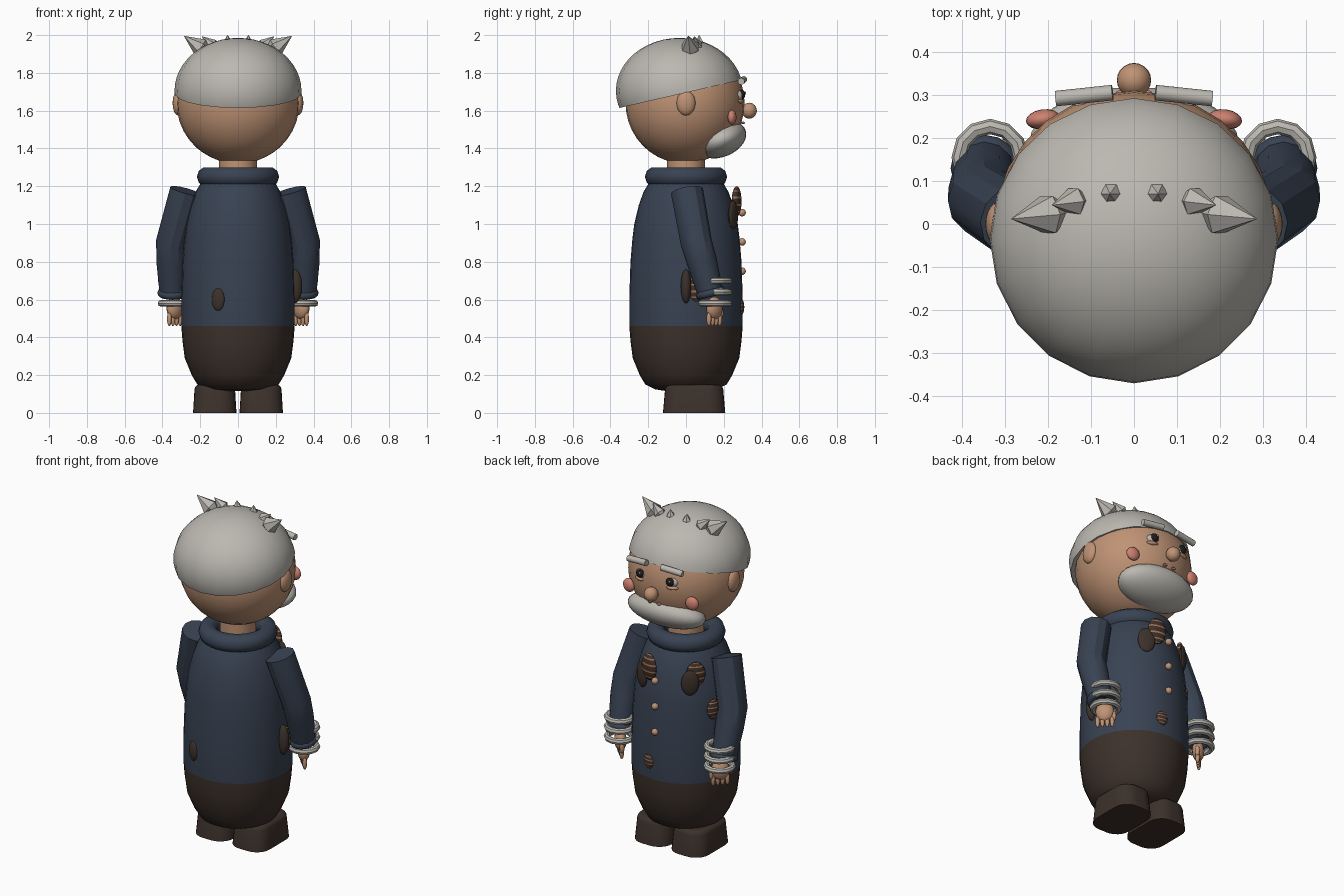
import bpy, bmesh, math
from mathutils import Vector, Matrix

if "Cube" in bpy.data.objects:
    bpy.data.objects.remove(bpy.data.objects["Cube"])


def mat(name, r, g, b):
    m = bpy.data.materials.new(name)
    m.diffuse_color = (r, g, b, 1)
    m.use_nodes = True
    m.node_tree.nodes["Principled BSDF"].inputs["Base Color"].default_value = m.diffuse_color
    return m


NAVY = mat("navy cloth", .040, .055, .085)
BROWN = mat("dark brown", .046, .031, .024)
SKIN = mat("skin", .52, .29, .175)
GREY = mat("light grey", .50, .48, .44)
PINK = mat("pink", .60, .22, .16)
COPPER = mat("copper thread", .42, .16, .08)
BLACK = mat("black", .012, .012, .014)


def finish(bm, name, mats, angle=40):
    bmesh.ops.recalc_face_normals(bm, faces=bm.faces)
    me = bpy.data.meshes.new(name)
    bm.to_mesh(me)
    bm.free()
    ob = bpy.data.objects.new(name, me)
    bpy.context.collection.objects.link(ob)
    for m in mats:
        me.materials.append(m)
    bpy.ops.object.select_all(action='DESELECT')
    ob.select_set(True)
    bpy.context.view_layer.objects.active = ob
    if angle:
        bpy.ops.object.shade_smooth_by_angle(angle=math.radians(angle))
    return ob


def ellipsoid(name, c, r, m, rot=None, seg=20, rings=12, stripe=None):
    """Scaled sphere, optionally with every fourth row in a stripe colour."""
    bm = bmesh.new()
    bmesh.ops.create_uvsphere(bm, u_segments=seg, v_segments=rings, radius=1)
    if stripe:
        for f in bm.faces:
            row = int((math.acos(max(-1, min(1, f.calc_center_median().z))) / math.pi) * rings)
            f.material_index = 1 if row % 4 == 2 else 0
    M = Matrix.Translation(c) @ (rot or Matrix()) @ Matrix.Diagonal((*r, 1))
    bm.transform(M)
    return finish(bm, name, [m, stripe] if stripe else [m])


def loft(name, pts, radii, mats, sides=24, rule=None, angle=40):
    """Round tube along a path with a radius at each point."""
    bm = bmesh.new()
    pts = [Vector(p) for p in pts]
    rings = []
    for i, (p, r) in enumerate(zip(pts, radii)):
        d = (pts[min(i + 1, len(pts) - 1)] - pts[max(i - 1, 0)]).normalized()
        a = d.cross(Vector((0, 1, 0))).normalized()
        b = d.cross(a)
        rings.append([bm.verts.new(p + r * (math.cos(t) * a + math.sin(t) * b))
                      for t in (2 * math.pi * k / sides for k in range(sides))])
    for lo, hi in zip(rings, rings[1:]):
        for k in range(sides):
            n = (k + 1) % sides
            bm.faces.new((lo[k], lo[n], hi[n], hi[k]))
    bm.faces.new(rings[0])
    bm.faces.new(rings[-1])
    if rule:
        for f in bm.faces:
            f.material_index = rule(f.calc_center_median())
    return finish(bm, name, mats, angle)


def torus(name, c, R, r, m, seg=24, minor=10, rot=None):
    bm = bmesh.new()
    g = [[bm.verts.new(((R + r * math.cos(b)) * math.cos(a), (R + r * math.cos(b)) * math.sin(a), r * math.sin(b)))
          for b in (2 * math.pi * j / minor for j in range(minor))]
         for a in (2 * math.pi * i / seg for i in range(seg))]
    for i in range(seg):
        for j in range(minor):
            i2, j2 = (i + 1) % seg, (j + 1) % minor
            bm.faces.new((g[i][j], g[i2][j], g[i2][j2], g[i][j2]))
    bm.transform(Matrix.Translation(c) @ (rot or Matrix()))
    return finish(bm, name, [m])


# Coat and trousers in one turned body, split by height
prof = [(.115, .10), (.125, .165), (.15, .215), (.20, .245), (.29, .282), (.38, .294), (.46, .30),
        (.62, .30), (.80, .294), (.92, .284), (1.0, .274), (1.1, .25), (1.17, .225), (1.22, .195)]
loft("body", [(0, 0, z) for z, r in prof], [r for z, r in prof], [NAVY, BROWN],
     sides=32, rule=lambda c: 1 if c.z < .46 else 0)

# Neck and collar
loft("neck", [(0, 0, 1.18), (0, 0, 1.36)], [.1, .1], [SKIN])
torus("collar", (0, 0, 1.25), .165, .053, NAVY, seg=28)

# Head
ellipsoid("head", (0, -.005, 1.64), (.325, .315, .32), SKIN, seg=28, rings=20)

# Hair cap, cut along a plane rising to the forehead
bm = bmesh.new()
bmesh.ops.create_uvsphere(bm, u_segments=20, v_segments=24, radius=1)
bm.transform(Matrix.Translation((0, -.035, 1.705)) @ Matrix.Diagonal((.336, .336, .28, 1))
             @ Matrix.Rotation(math.pi / 2, 4, 'Z'))
bmesh.ops.bisect_plane(bm, geom=bm.verts[:] + bm.edges[:] + bm.faces[:], clear_inner=True,
                       plane_co=(0, -.35, 1.615), plane_no=(0, -.23, 1))
bmesh.ops.holes_fill(bm, edges=[e for e in bm.edges if e.is_boundary])
finish(bm, "hair_cap", [GREY])

# Nose and beard
ellipsoid("nose", (0, .335, 1.60), (.04, .04, .042), SKIN)
ellipsoid("beard", (0, .185, 1.447), (.245, .14, .092), GREY,
          rot=Matrix.Rotation(math.radians(22), 4, 'X'), seg=28, rings=16)

# Buttons down the front
for z in (1.06, .905, .75):
    ellipsoid("button", (0, .297, z), (.02, .02, .02), SKIN, seg=12, rings=8)


def patch(name, x, y, z, w, h, striped=False, t=.018):
    """Oval cloth patch facing away from the body axis."""
    rot = Matrix.Rotation(math.atan2(-x, y), 4, 'Z')
    ellipsoid(name, (x, y, z), (w, t, h), BROWN, rot, 20, 25 if striped else 12, COPPER if striped else None)


# Cloth patches
patch("chest_patch_striped", .06, .268, 1.12, .055, .08, True, .024)
patch("chest_patch_plain", .12, .25, 1.05, .05, .075)
patch("side_chest_patch_striped", -.185, .172, 1.1, .055, .075, True, .024)
patch("side_chest_patch_plain", -.175, .21, 1.06, .05, .075)
patch("front_patch", .045, .29, .56, .035, .045, True)
patch("hip_patch", .30, 0, .67, .028, .09, False, .04)
patch("hip_patch_striped", .292, .055, .66, .04, .07, True)
patch("arm_side_patch", -.265, .115, .89, .04, .06, True)
patch("back_patch", -.105, -.277, .6, .036, .06)

for s in (-1, 1):
    # Shoe: rounded block with a slightly narrower top
    bm = bmesh.new()
    bmesh.ops.create_cube(bm, size=1)
    for v in bm.verts:
        k = .92 if v.co.z > 0 else 1
        v.co = (s * .123 + v.co.x * .23 * k, .043 + v.co.y * .33 * k, .075 + v.co.z * .15)
    up = [e for e in bm.edges if abs(e.verts[0].co.z - e.verts[1].co.z) > .1]
    bmesh.ops.bevel(bm, geom=up, offset=.085, segments=6, profile=.5, affect='EDGES')
    top = [e for e in bm.edges if all(v.co.z > .14 for v in e.verts)]
    bmesh.ops.bevel(bm, geom=top, offset=.025, segments=3, profile=.5, affect='EDGES')
    finish(bm, "shoe", [BROWN])

    # Sleeve with a bend at the elbow, and its cuff
    loft("sleeve", [(s * .275, .005, 1.175), (s * .352, .055, .90), (s * .352, .085, .80), (s * .347, .13, .63)],
         [.086, .083, .08, .068], [NAVY], sides=12, angle=30)
    torus("cuff", (s * .347, .13, .635), .058, .022, NAVY, seg=16, rot=Matrix.Rotation(.25, 4, 'X'))

    # Stacked wrist rings
    for z in (.58, .64, .70):
        torus("wrist_ring", (s * .335, .155, z), .072, .018, GREY, seg=12, minor=8)

    # Hand with four fingers and a thumb
    turn = Matrix.Rotation(-s * math.pi / 4, 4, 'Z')
    ellipsoid("palm", (s * .335, .15, .555), (.052, .034, .06), SKIN, turn, 14, 10)
    for k in range(4):
        t = (k - 1.5) * .019
        ellipsoid("finger", (s * (.335 + t), .15 - t, .497), (.013, .013, .038), SKIN, None, 10, 8)
    ellipsoid("thumb", (s * .30, .185, .53), (.014, .014, .032), SKIN, None, 10, 8)

    # Ear and cheek
    ellipsoid("ear", (s * .318, .0, 1.64), (.028, .05, .065), SKIN)
    ellipsoid("cheek", (s * .212, .244, 1.565), (.04, .023, .04), PINK,
              Matrix.Rotation(-s * .15, 4, 'Z'), 16, 10)

    # Eye with pupil, glint and lower lid
    ellipsoid("eye_white", (s * .105, .282, 1.68), (.036, .022, .026), GREY, Matrix.Rotation(-s * .35, 4, 'Z'), 16, 10)
    ellipsoid("pupil", (s * .1, .296, 1.685), (.025, .018, .025), BLACK, None, 14, 10)
    ellipsoid("eye_glint", (s * .1 - .008, .312, 1.695), (.006, .005, .006), GREY, None, 8, 6)
    ellipsoid("lower_lid", (s * .11, .285, 1.65), (.036, .018, .012), SKIN, Matrix.Rotation(-s * .35, 4, 'Z'), 14, 8)

    # Eyebrow and lip
    loft("eyebrow", [(s * .05, .306, 1.765), (s * .182, .292, 1.755)], [.018, .018], [GREY], sides=12)
    ellipsoid("lip", (s * .03, .302, 1.535), (.014, .01, .007), PINK, None, 10, 8)

    # Pointed hair tufts
    for base, tip, r in (((.185, .024, 1.925), (.285, .012, 1.995), .05),
                         ((.13, .054, 1.94), (.19, .044, 1.992), .035),
                         ((.053, .070, 1.955), (.056, .070, 2.0), .025)):
        b, t = Vector((s * base[0], *base[1:])), Vector((s * tip[0], *tip[1:]))
        loft("hair_tuft", [b - (t - b) * .3, b + (t - b) * .15, t], [r * .3, r, .001], [GREY], sides=6, angle=20)
